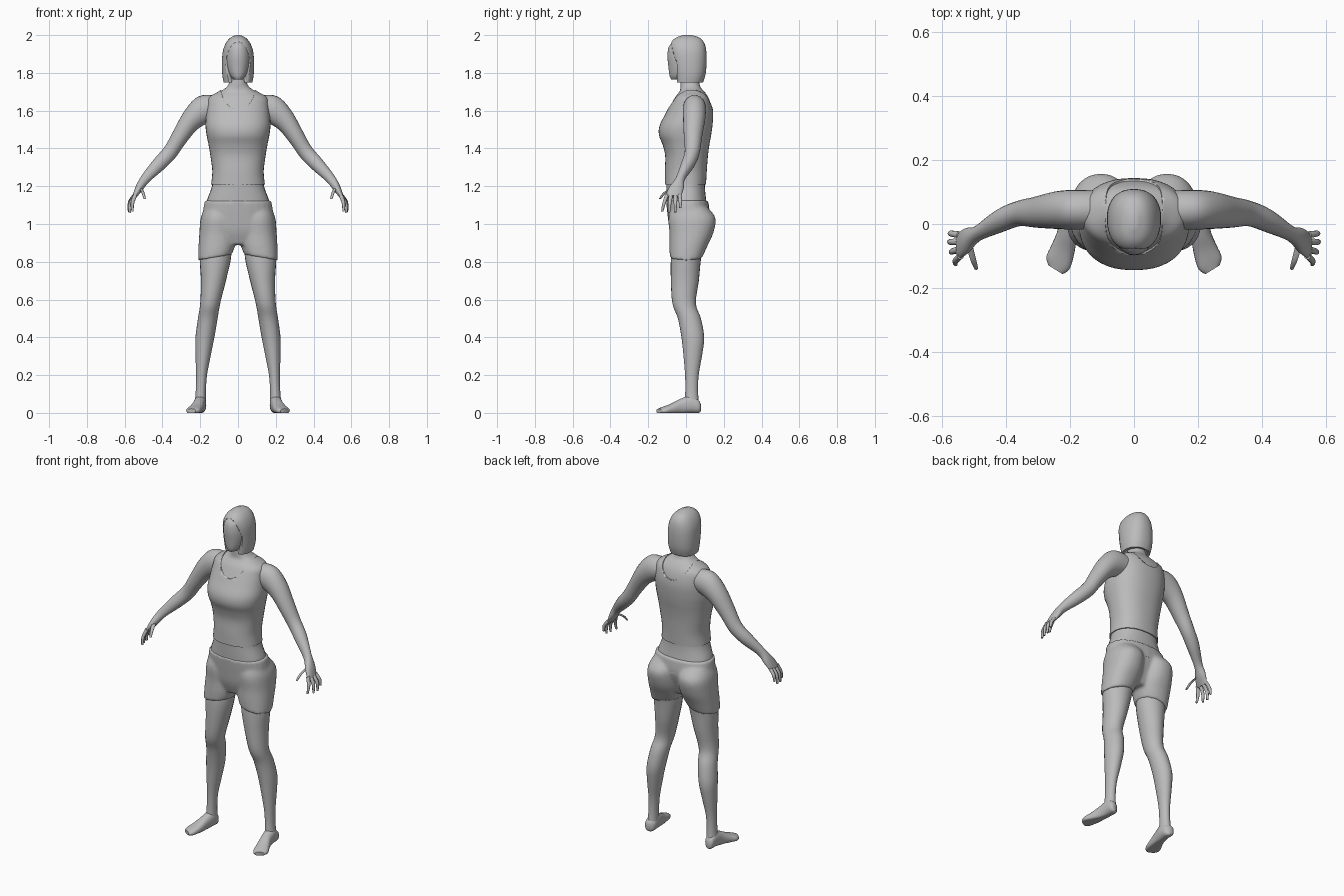
import bpy, bmesh, math
from mathutils import Vector

grey = bpy.data.materials.new("plain_grey")
grey.diffuse_color = (0.5, 0.5, 0.5, 1)


def smooth_rows(rows, steps):
    """Catmull-Rom interpolation between cross-sections."""
    out = []
    for i in range(len(rows) - 1):
        a, b = rows[max(i - 1, 0)], rows[i]
        c, d = rows[i + 1], rows[min(i + 2, len(rows) - 1)]
        for s in range(steps):
            t = s / steps
            out.append([q + 0.5 * t * (r - p + t * (2 * p - 5 * q + 4 * r - w + t * (3 * (q - r) + w - p)))
                        for p, q, r, w in zip(a, b, c, d)])
    return out + [list(rows[-1])]


def add_loft(bm, rows, sides=24, power=2.0, flat=False, mirror=False, steps=4):
    """Rows: centre x, y, z, half sizes a and b, tilt. Rings run along z/x, or along y when flat."""
    rows = smooth_rows(rows, steps)
    for sx in ((1, -1) if mirror else (1,)):
        rings = []
        for x, y, z, a, b, tilt in rows:
            t = math.radians(tilt)
            u = Vector((math.cos(t), math.sin(t), 0)) if flat else Vector((math.cos(t), 0, math.sin(t)))
            v = Vector((0, 0, 1)) if flat else Vector((0, 1, 0))
            ring = []
            for k in range(sides):
                g = 2 * math.pi * k / sides
                c, s = math.cos(g), math.sin(g)
                e = 2 / power
                p = Vector((x, y, z)) + u * a * math.copysign(abs(c) ** e, c) + v * b * math.copysign(abs(s) ** e, s)
                ring.append(bm.verts.new((p.x * sx, p.y, max(p.z, 0))))
            rings.append(ring)
        for r, q in zip(rings, rings[1:]):
            for k in range(sides):
                n = (k + 1) % sides
                bm.faces.new((r[k], r[n], q[n], q[k]))
        bm.faces.new(rings[0][::-1])
        bm.faces.new(rings[-1])


def finish(name, bm, angle=45):
    bmesh.ops.recalc_face_normals(bm, faces=bm.faces)
    mesh = bpy.data.meshes.new(name)
    bm.to_mesh(mesh)
    bm.free()
    ob = bpy.data.objects.new(name, mesh)
    bpy.context.collection.objects.link(ob)
    mesh.materials.append(grey)
    bpy.ops.object.select_all(action='DESELECT')
    ob.select_set(True)
    bpy.context.view_layer.objects.active = ob
    bpy.ops.object.shade_smooth_by_angle(angle=math.radians(angle))
    return ob


def loft(name, rows, **kw):
    bm = bmesh.new()
    add_loft(bm, rows, **kw)
    return finish(name, bm)


def upright(rows, grow=0.0):
    """Rows z, half width, front y, back y -> loft rows centred on x = 0."""
    return [(0, (f + b) / 2, z, w + grow, (b - f) / 2 + grow, 0) for z, w, f, b in rows]


def cut(ob, name, make):
    bm = bmesh.new()
    make(bm)
    cutter = finish(name, bm)
    cutter.hide_render = True
    cutter.hide_viewport = True
    mod = ob.modifiers.new(name, 'BOOLEAN')
    mod.operation, mod.object, mod.solver = 'DIFFERENCE', cutter, 'EXACT'


# torso skin, from inside the shorts up to the neck
waist = [(1.04, .180, -.095, .125), (1.12, .166, -.100, .108), (1.20, .138, -.104, .100)]
chest = [(1.21, .136, -.106, .100), (1.28, .130, -.106, .104), (1.36, .140, -.104, .110),
         (1.42, .150, -.118, .118), (1.47, .160, -.137, .127), (1.52, .166, -.134, .134),
         (1.58, .163, -.105, .138), (1.63, .158, -.080, .132), (1.67, .148, -.058, .118),
         (1.70, .100, -.035, .098)]
neck = [(1.72, .066, -.030, .080), (1.75, .047, -.030, .070), (1.82, .043, -.025, .065)]
loft("torso", upright(waist + chest[1:] + neck), power=2.3, sides=32)

# sleeveless shirt with scooped neckline front and back
shirt = loft("shirt", upright(chest + [(1.725, .062, -.03, .08)], .006), power=2.3, sides=40)
cut(shirt, "neckline_cutter", lambda bm: add_loft(
    bm, [(0, -.4, 1.72, .09, .12, 0), (0, .4, 1.72, .09, .10, 0)], flat=True, sides=40, steps=1))

# shorts: pelvis and two legs blended together
bm = bmesh.new()
add_loft(bm, upright([(.89, .12, -.06, .07), (.96, .190, -.085, .10), (1.04, .190, -.097, .125),
                      (1.125, .176, -.106, .118)]), power=2.3)
add_loft(bm, [(.122, 0, .822, .090, .086, -10), (.112, .012, .88, .098, .100, -5),
              (.106, .028, .95, .099, .116, 0), (.102, .032, 1.03, .096, .125, 0),
              (.090, .018, 1.09, .086, .095, 0)], mirror=True, power=2.2)
shorts = finish("shorts", bm, 60)
remesh = shorts.modifiers.new("blend", 'REMESH')
remesh.mode, remesh.voxel_size, remesh.use_smooth_shade = 'VOXEL', .008, True
soft = shorts.modifiers.new("soften", 'SMOOTH')
soft.factor, soft.iterations = .5, 8

# legs
loft("legs", [(.115, .015, .92, .082, .085, 0), (.120, 0, .82, .083, .080, 0),
              (.130, -.006, .70, .066, .074, 0), (.147, -.010, .58, .053, .062, 0),
              (.160, .018, .50, .052, .061, 0), (.175, .036, .40, .050, .060, 0),
              (.184, .036, .31, .041, .050, 0), (.193, .031, .20, .029, .036, 0),
              (.197, .030, .11, .027, .034, 0), (.200, .030, .04, .031, .040, 0)],
     mirror=True)

# feet, turned slightly outward
loft("feet", [(.198, .076, .028, .014, .022, 14), (.199, .062, .035, .030, .036, 14),
              (.201, .02, .045, .033, .046, 14), (.209, -.03, .034, .032, .040, 16),
              (.223, -.08, .020, .038, .028, 20), (.238, -.122, .012, .041, .019, 28),
              (.246, -.143, .010, .026, .012, 32)], flat=True, mirror=True, power=2.3)

# arms with palms
loft("arms", [(.12, .045, 1.615, .066, .060, 88), (.19, .045, 1.602, .076, .062, 76),
              (.25, .043, 1.550, .061, .058, 60), (.31, .037, 1.460, .047, .048, 50),
              (.36, .033, 1.380, .041, .040, 48), (.42, .010, 1.315, .037, .037, 45),
              (.49, -.030, 1.240, .026, .025, 42), (.523, -.052, 1.190, .021, .040, 35),
              (.548, -.068, 1.145, .011, .042, 25)], mirror=True)

# fingers and thumbs: root, knuckle, tip
digits = [((.545, -.034, 1.155), (.572, -.030, 1.12), (.577, -.030, 1.085)),
          ((.547, -.056, 1.150), (.574, -.056, 1.11), (.577, -.057, 1.062)),
          ((.547, -.080, 1.150), (.569, -.086, 1.11), (.573, -.090, 1.060)),
          ((.543, -.100, 1.155), (.559, -.116, 1.11), (.558, -.126, 1.066)),
          ((.515, -.070, 1.190), (.503, -.112, 1.165), (.494, -.138, 1.133))]
bm = bmesh.new()
for root, mid, tip in digits:
    add_loft(bm, [(*root, .011, .011, 20), (*mid, .0095, .0095, 15), (*tip, .006, .006, 5)],
             sides=10, mirror=True)
finish("fingers", bm, 60)

# face and skull
loft("head", upright([(1.765, .022, -.078, .00), (1.785, .042, -.087, .03), (1.83, .059, -.093, .06),
                      (1.89, .066, -.098, .08), (1.94, .056, -.090, .07), (1.972, .030, -.060, .04)]),
     power=2.1, sides=32)

# bobbed hair, opened around the face and hollow at the nape
hair = loft("hair", upright([(1.748, .076, -.060, .090), (1.79, .083, -.066, .103), (1.85, .085, -.076, .109),
                             (1.91, .081, -.086, .108), (1.955, .066, -.082, .098),
                             (1.985, .042, -.056, .074), (2.0, .012, -.015, .030)]),
            power=2.3, sides=40)
cut(hair, "face_cutter", lambda bm: add_loft(
    bm, [(0, -.3, 1.82, .066, .145, 0), (0, -.048, 1.82, .066, .145, 0)], flat=True, sides=40, steps=1))
cut(hair, "nape_cutter", lambda bm: add_loft(
    bm, [(0, .010, 1.70, .067, .076, 0), (0, .010, 1.80, .055, .065, 0)], sides=40, steps=1))
